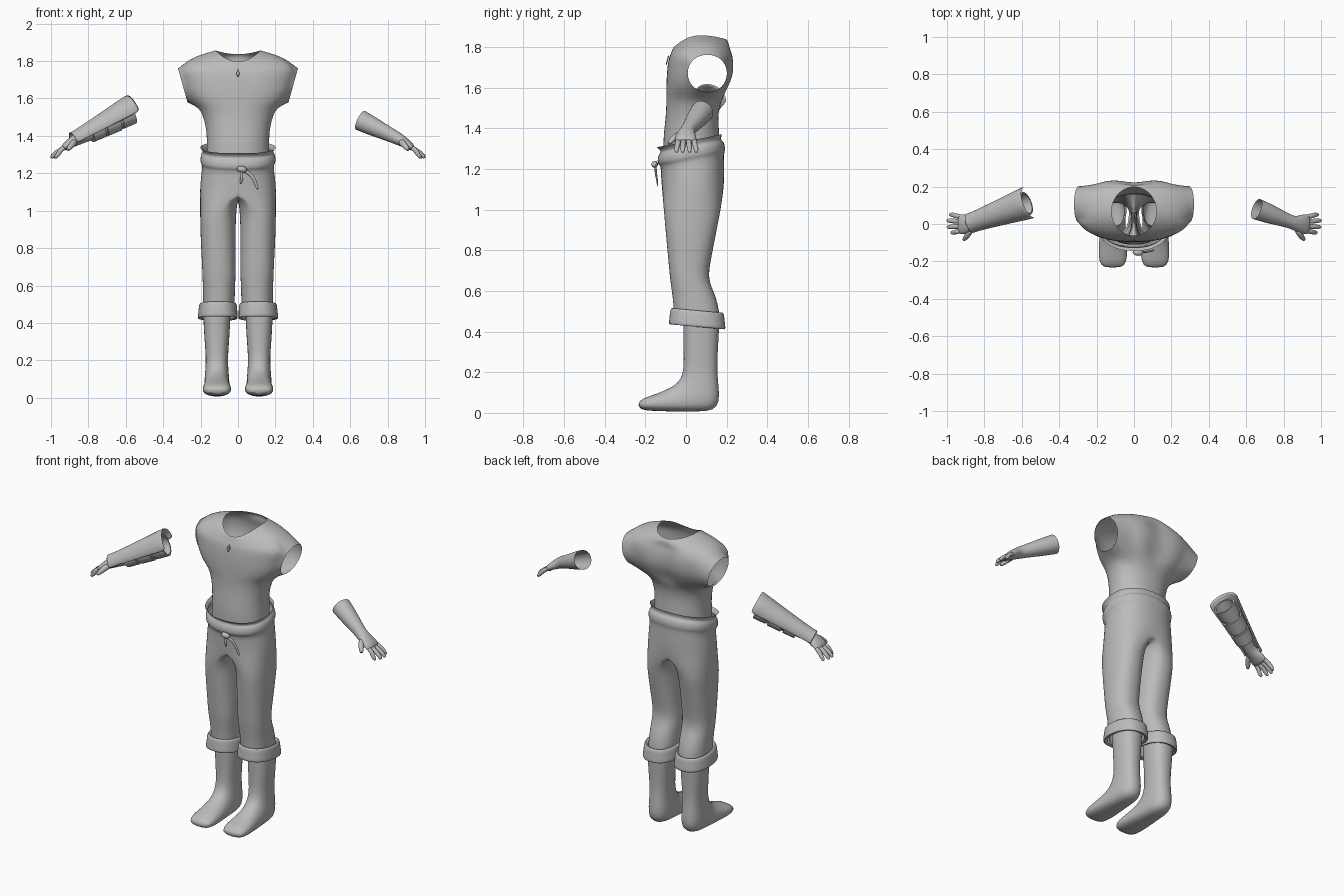
import bpy, bmesh, math
from mathutils import Vector as V

if "Cube" in bpy.data.objects:
    bpy.data.objects.remove(bpy.data.objects["Cube"])

grey = bpy.data.materials.new("plain grey")
grey.diffuse_color = (0.5, 0.5, 0.5, 1)
grey.use_nodes = True
grey.node_tree.nodes["Principled BSDF"].inputs["Base Color"].default_value = grey.diffuse_color


def finish(name, bm, mirror=False, subsurf=1, thick=0, angle=60):
    bmesh.ops.recalc_face_normals(bm, faces=bm.faces)
    me = bpy.data.meshes.new(name)
    bm.to_mesh(me)
    bm.free()
    me.materials.append(grey)
    ob = bpy.data.objects.new(name, me)
    bpy.context.collection.objects.link(ob)
    if mirror:
        ob.modifiers.new("mirror", 'MIRROR').merge_threshold = 0.0005
    if thick:
        ob.modifiers.new("thickness", 'SOLIDIFY').thickness = thick
    if subsurf:
        ob.modifiers.new("smooth", 'SUBSURF').levels = subsurf
        ob.modifiers["smooth"].render_levels = subsurf
    bpy.context.view_layer.objects.active = ob
    ob.select_set(True)
    bpy.ops.object.shade_smooth_by_angle(angle=math.radians(angle))
    ob.select_set(False)
    return ob


def spow(a, n):
    return math.copysign(abs(a) ** (2 / n), a)


def ring(c, u, v, count=24, n=2.0, start=0.0, span=2 * math.pi, closed=True):
    """Superellipse around c with half axes u and v."""
    steps = count if closed else count - 1
    out = []
    for i in range(count):
        t = start + span * i / steps
        out.append(c + u * spow(math.cos(t), n) + v * spow(math.sin(t), n))
    return out


def loft(bm, rings, closed=True, caps=(False, False), skip=None):
    rows = [[bm.verts.new(p) for p in r] for r in rings]
    for i in range(len(rows) - 1):
        m = min(len(rows[i]), len(rows[i + 1]))
        for j in range(m if closed else m - 1):
            if skip and skip(i, j):
                continue
            k = (j + 1) % m
            bm.faces.new((rows[i][j], rows[i][k], rows[i + 1][k], rows[i + 1][j]))
    for cap, row in zip(caps, (rows[0], rows[-1])):
        if cap:
            bm.faces.new(row)
    return rows


def tube(bm, pts, radii, side, count=10, caps=(True, True)):
    """Sweep an elliptical section; radii are (sideways, upward)."""
    pts = [V(p) for p in pts]
    rings = []
    for i, p in enumerate(pts):
        d = (pts[min(i + 1, len(pts) - 1)] - pts[max(i - 1, 0)]).normalized()
        s = (side - d * side.dot(d)).normalized()
        rings.append(ring(p, s * radii[i][0], d.cross(s) * radii[i][1], count))
    loft(bm, rings, True, caps)


# ---- shirt: half grid from hem to neckline, with a round sleeve opening
N, A, B, P, Q = 24, 10, 18, 6, 10
rows = [  # z at side, half width, front y, back y, exponent, front drop, back drop
    (1.25, .168, -.11, .165, 2.2, 0, 0), (1.32, .168, -.112, .165, 2.2, 0, 0),
    (1.39, .166, -.108, .163, 2.2, 0, 0), (1.45, .172, -.1, .157, 2.2, 0, 0),
    (1.51, .188, -.097, .165, 2.2, 0, 0), (1.55, .208, -.097, .185, 2.3, 0, 0),
    (1.585, .25, -.097, .208, 2.4, 0, 0), (1.63, .28, -.096, .228, 2.5, 0, 0),
    (1.67, .295, -.094, .24, 2.5, 0, 0), (1.715, .305, -.09, .242, 2.5, 0, 0),
    (1.76, .32, -.083, .236, 2.5, .01, 0), (1.805, .27, -.075, .225, 2.4, .04, .015),
    (1.835, .20, -.068, .213, 2.2, .05, .015), (1.857, .12, -.062, .198, 2.0, .06, .02)]
rings = []
for r, (z, rx, yf, yb, n, fd, bd) in enumerate(rows):
    line = []
    for j in range(N + 1):
        t = math.pi * j / N
        c = math.cos(t)
        x = rx * spow(math.sin(t), n) if 0 < j < N else 0
        y = (yf + yb) / 2 - (yb - yf) / 2 * spow(c, n)
        if c < 0 and 5 < r < 12:                       # spine groove
            y -= .022 * math.exp(-(x / .07) ** 2)
        p = V((x, y, z - (fd if c > 0 else bd) * c * c))
        on_edge = (r in (P, Q) and A <= j <= B) or (j in (A, B) and P <= r <= Q)
        if on_edge:                                    # round the sleeve opening
            a = math.atan2((r - (P + Q) / 2) / 2, (j - (A + B) / 2) / 4)
            p = V((0, .105 + .1 * math.cos(a), 1.67 + .092 * math.sin(a)))
            p.x = .27 + (p.z - 1.58) * .28
        line.append(p)
    rings.append(line)
bm = bmesh.new()
loft(bm, rings, False, skip=lambda i, j: P <= i < Q and A <= j < B)
finish("shirt", bm, mirror=True)

# diamond keyhole trim below the neckline
bm = bmesh.new()
outer = [(0, .022), (.01, 0), (0, -.022), (-.01, 0)]
loft(bm, [[V((x * s, -.094 + .25 * z * s, 1.735 + z * s)) for x, z in outer] for s in (1, .6)])
finish("neck_keyhole", bm, subsurf=0, thick=.005)

# ---- trousers: half rings above the crotch, full leg rings below
upper = [  # z, half width, front y, back y
    (1.335, .202, -.145, .178), (1.318, .190, -.128, .172), (1.305, .188, -.125, .175),
    (1.295, .200, -.138, .188), (1.265, .203, -.142, .194), (1.248, .199, -.136, .192),
    (1.238, .190, -.124, .187), (1.18, .198, -.124, .19), (1.12, .205, -.12, .188)]
legs = [  # z, inner x, outer x, front y, back y
    (1.0, .009, .203, -.11, .172), (.92, .012, .202, -.103, .155), (.83, .013, .199, -.095, .138),
    (.74, .013, .194, -.086, .12), (.67, .013, .191, -.08, .11), (.62, .014, .189, -.073, .125),
    (.57, .016, .187, -.066, .148), (.5, .018, .187, -.06, .165), (.44, .022, .185, -.055, .165)]
H = 14
bm = bmesh.new()
rings = []
for z, rx, yf, yb in upper:
    half = ring(V((0, (yf + yb) / 2, z)), V((0, (yf - yb) / 2, 0)), V((rx, 0, 0)), H + 1, 2.3, 0, math.pi, False)
    half[0].x = half[-1].x = 0
    for p in half:
        p.z += .2 * p.y * min(1, max(0, (z - 1.12) / .1))
    rings.append(half)
top_rows = loft(bm, rings, False)
leg_rings = [ring(V(((a + b) / 2, (f + k) / 2, z)), V((0, (f - k) / 2, 0)), V(((b - a) / 2, 0, 0)), 2 * H, 2.3)
             for z, a, b, f, k in legs]
leg_rows = loft(bm, leg_rings)
seam = []
for i in range(1, H):                                  # crotch seam from back to front
    t = math.pi * i / H
    seam.append(bm.verts.new((0, .034 + .154 * math.cos(t), 1.07 + .05 * math.cos(t) ** 2)))
crotch = top_rows[-1] + seam
for j in range(2 * H):
    k = (j + 1) % (2 * H)
    bm.faces.new((crotch[j], crotch[k], leg_rows[0][k], leg_rows[0][j]))
finish("trousers", bm, mirror=True)

# rolled trouser cuffs
bm = bmesh.new()
rings = []
for z, g in [(.495, -.002), (.507, .012), (.50, .02), (.46, .023), (.43, .028), (.42, .024), (.43, .004)]:
    r = ring(V((.107, .055, z)), V((0, -.113 - g, 0)), V((.082 + g, 0, 0)), 28, 2.3)
    for p in r:
        p.z -= .09 * (p.y - .055)
        p.x = max(p.x, .003)
    rings.append(r)
loft(bm, rings)
finish("trouser_cuffs", bm, mirror=True)

# ---- boots: sections run down the shaft and turn forward to the toe
sections = [  # front/top y z, back/bottom y z, half width
    (-.015, .46, .165, .46, .074), (-.014, .40, .163, .40, .072), (-.012, .30, .157, .30, .066),
    (-.012, .22, .153, .21, .059), (-.022, .18, .162, .125, .062), (-.036, .155, .166, .055, .066),
    (-.06, .135, .14, .010, .068), (-.09, .118, .06, .006, .068), (-.13, .10, -.04, .006, .073),
    (-.17, .086, -.12, .008, .078), (-.212, .072, -.195, .010, .074), (-.236, .05, -.232, .022, .052)]
bm = bmesh.new()
rings = []
for ya, za, yb, zb, w in sections:
    a, b = V((.113, ya, za)), V((.113, yb, zb))
    rings.append(ring((a + b) / 2, (a - b) / 2, V((w, 0, 0)), 20, 2.4))
loft(bm, rings, True, (False, True))
finish("boots", bm, mirror=True)

# ---- drawstring knot and tails
X = V((1, 0, 0))
bm = bmesh.new()
tube(bm, [(-.005, -.142, 1.222), (.01, -.156, 1.225), (.035, -.156, 1.22), (.045, -.142, 1.215)],
     [(.012, .012), (.02, .018), (.018, .018), (.01, .01)], V((0, 0, 1)), 8)
tube(bm, [(.03, -.15, 1.215), (.065, -.15, 1.2), (.09, -.145, 1.165), (.107, -.138, 1.108)],
     [(.009, .006), (.011, .006), (.01, .005), (.009, .004)], X, 8)
tube(bm, [(.018, -.15, 1.215), (.022, -.15, 1.18), (.014, -.142, 1.14)],
     [(.009, .006), (.009, .005), (.007, .004)], X, 8)
finish("drawstring", bm)

# ---- forearms and hands
elbow, wrist = V((.655, .08, 1.483)), V((.858, .004, 1.384))
axis = (wrist - elbow).normalized()
across = V((-axis.y, axis.x, 0)).normalized()
up = axis.cross(across)


def arm(name, side, t0):
    bm = bmesh.new()
    S = V((0, 1, 0))
    along = [elbow.lerp(wrist, t) for t in (t0, .3, .6, .85, 1)]
    tube(bm, along + [V((.895, 0, 1.362)), V((.925, -.002, 1.341)), V((.938, -.002, 1.332))],
         [(.058, .057), (.054, .052), (.045, .043), (.037, .037), (.037, .034),
          (.052, .027), (.055, .021), (.05, .014)], S, 16, (False, True))
    for y, y2, x in ((.041, .05, .985), (.014, .018, 1.0), (-.013, -.016, .998), (-.039, -.046, .978)):
        tube(bm, [(.92, y, 1.343), (.948, y, 1.326), (x - .018, y2, 1.304), (x - .003, y2, 1.286), (x, y2, 1.281)],
             [(.014, .014), (.0145, .014), (.0135, .013), (.011, .011), (.005, .005)], S, 8)
    tube(bm, [(.868, -.02, 1.372), (.885, -.052, 1.356), (.9, -.073, 1.338), (.913, -.088, 1.322)],
         [(.022, .02), (.019, .018), (.015, .015), (.009, .009)], V((0, 0, 1)), 8)
    for v in bm.verts:
        v.co.x *= side
    finish(name, bm)


arm("left_forearm", 1, 0)
arm("right_forearm", -1, -.4)

# arched guard over the right forearm
bm = bmesh.new()
rings = []
for t, r in ((0, .092), (.25, .08), (.5, .07), (.75, .06), (.96, .053), (1, .057)):
    c = V((.555, .118, 1.54)).lerp(V((.877, .004, 1.368)), t)
    rings.append(ring(c, across * r, up * r, 15, 2, -.1, math.pi + .2, False))
loft(bm, rings, False)
for v in bm.verts:
    v.co.x *= -1
finish("forearm_guard", bm, thick=.008)

# straps wrapped under the guard
bm = bmesh.new()
for t0, t1, r in ((-.4, -.08, .062), (-.02, .32, .061), (.38, .68, .056)):
    rings = [ring(elbow.lerp(wrist, t), across * q, up * q, 20)
             for t, q in ((t0, r - .008), (t0, r + .002), (t1, r - .002), (t1, r - .014))]
    loft(bm, rings)
for v in bm.verts:
    v.co.x *= -1
finish("guard_straps", bm, subsurf=0, angle=35)
